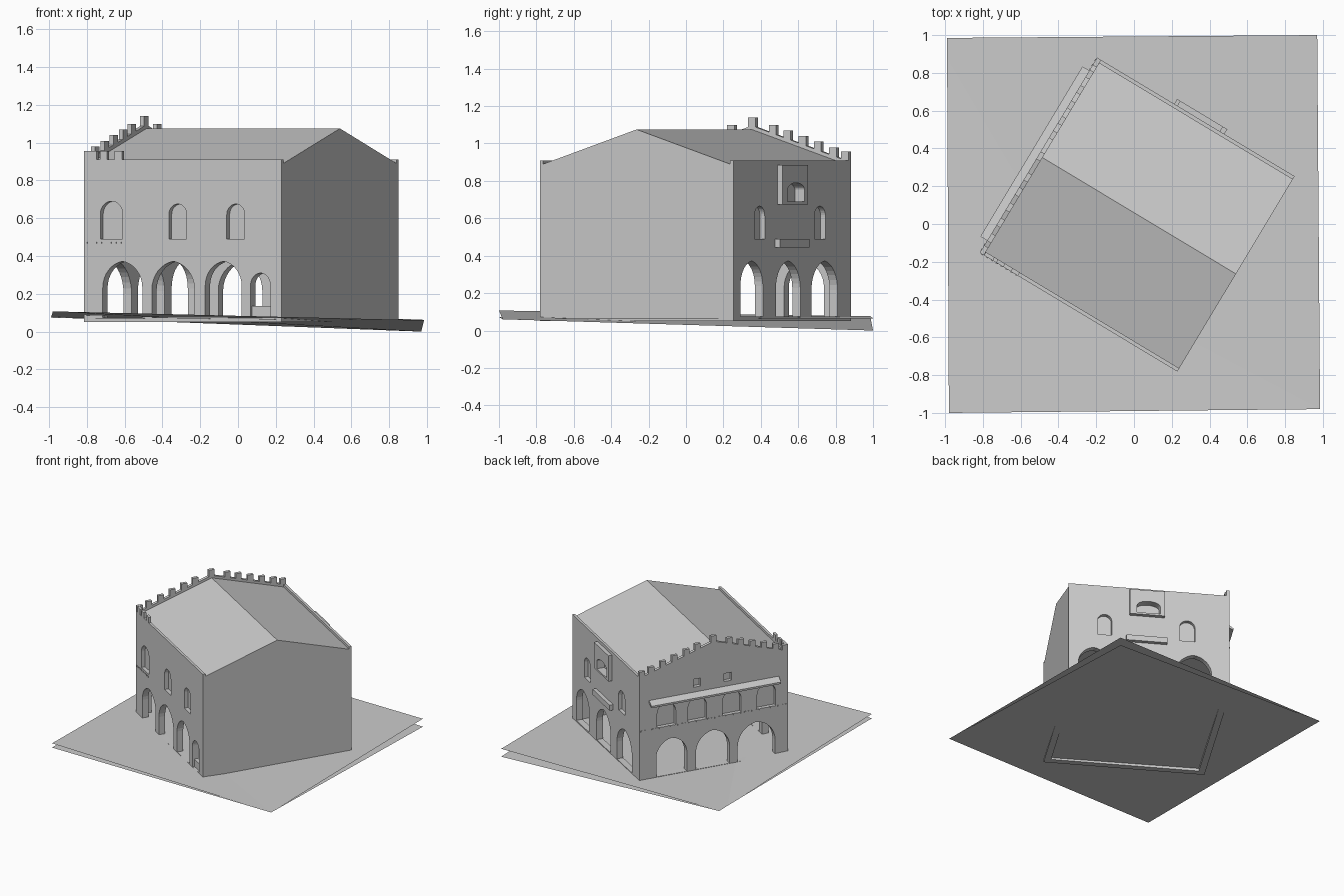
import bpy, bmesh, math
from mathutils import Matrix, Vector

if "Cube" in bpy.data.objects:
    bpy.data.objects.remove(bpy.data.objects["Cube"], do_unlink=True)

stone = bpy.data.materials.new("grey stone")
stone.use_nodes = True
GREY = (0.6, 0.6, 0.6, 1)
stone.diffuse_color = GREY
stone.node_tree.nodes["Principled BSDF"].inputs["Base Color"].default_value = GREY

# Building frame: u runs along the ridge, v across it
U, V = 0.61, 0.603
FLOOR, EAVE, RIDGE = 0.05, 0.89, 1.075
FRAME = Matrix.Translation((0.017, 0.05, 0)) @ Matrix.Rotation(math.radians(-31), 4, 'Z')

# Each wall: start corner, direction along it, direction inward
FRONT = (Vector((-U, -V, 0)), Vector((1, 0, 0)), Vector((0, 1, 0)))
BACK = (Vector((-U, V, 0)), Vector((1, 0, 0)), Vector((0, -1, 0)))
GABLE = (Vector((-U, V, 0)), Vector((0, -1, 0)), Vector((1, 0, 0)))


def prism(bm, points, sweep):
    """Add a solid made by sweeping a polygon along a vector."""
    face = bm.faces.new([bm.verts.new(p) for p in points])
    copy = bmesh.ops.extrude_face_region(bm, geom=[face])["geom"]
    bmesh.ops.translate(bm, vec=sweep, verts=[g for g in copy if isinstance(g, bmesh.types.BMVert)])


def finish(name, bm, matrix=FRAME):
    bmesh.ops.recalc_face_normals(bm, faces=bm.faces)
    mesh = bpy.data.meshes.new(name)
    bm.to_mesh(mesh)
    bm.free()
    mesh.materials.append(stone)
    obj = bpy.data.objects.new(name, mesh)
    bpy.context.scene.collection.objects.link(obj)
    obj.matrix_world = matrix
    return obj


def on_wall(bm, wall, outline, near, far):
    """Sweep an (along, z) outline through a wall from near to far depth."""
    start, along, inward = wall
    pts = [start + along * a + inward * near + Vector((0, 0, z)) for a, z in outline]
    prism(bm, pts, inward * (far - near))


def rect(a, b, low, high):
    return [(a, low), (b, low), (b, high), (a, high)]


def arch(a, b, low, high, rise=1.0, steps=8):
    """Opening with a round, pointed or flattened head."""
    mid, half = (a + b) / 2, (b - a) / 2
    r = rise * half
    side = []
    for i in range(steps + 1):
        if rise >= 1:
            radius = (half * half + r * r) / (2 * half)
            ang = math.asin(min(1, r / radius)) * i / steps
            side.append((half - radius + radius * math.cos(ang), radius * math.sin(ang)))
        else:
            ang = math.pi / 2 * i / steps
            side.append((half * math.cos(ang), r * math.sin(ang)))
    head = [(mid + x, high - r + z) for x, z in side]
    head += [(mid - x, high - r + z) for x, z in side[-2::-1]]
    return [(a, low), (b, low)] + head


def cut(obj, cutter):
    mod = obj.modifiers.new("cut", 'BOOLEAN')
    mod.operation, mod.solver, mod.object = 'DIFFERENCE', 'EXACT', cutter
    bpy.context.view_layer.update()
    bpy.context.view_layer.objects.active = obj
    bpy.ops.object.modifier_apply(modifier=mod.name)


# Main body: gabled block with low parapets along the eaves
lip = V - 0.02
section = [(-V, FLOOR), (V, FLOOR), (V, 0.91), (lip, 0.91), (lip, EAVE),
           (0, RIDGE), (-lip, EAVE), (-lip, 0.91), (-V, 0.91)]
bm = bmesh.new()
prism(bm, [Vector((-U, v, z)) for v, z in section], Vector((2 * U, 0, 0)))
body = finish("building_body", bm)

# Open hall on the ground floor
bm = bmesh.new()
t = 0.05
prism(bm, [Vector((x * (U - t), y * (V - t), 0)) for x, y in ((-1, -1), (1, -1), (1, 1), (-1, 1))],
      Vector((0, 0, 0.46)))
hall = finish("hall_cutter", bm)

# Arcades and blind windows
bm = bmesh.new()
arcades = [(FRONT, [(0.117, 0.362), (0.42, 0.685), (0.75, 0.975)]),
           (BACK, [(0.136, 0.408), (0.524, 0.777), (0.913, 1.146)]),
           (GABLE, [(0.137, 0.386), (0.459, 0.732), (0.797, 1.1)])]
for wall, spans in arcades:
    for a, b in spans:
        on_wall(bm, wall, arch(a, b, 0.075, 0.372, 1.15), -0.02, 0.08)
on_wall(bm, FRONT, arch(1.03, 1.152, 0.075, 0.31, 1.05), -0.02, 0.08)
windows = [(FRONT, 0.102, 0.24, 0.69), (FRONT, 0.525, 0.636, 0.675), (FRONT, 0.883, 0.994, 0.675),
           (BACK, 0.262, 0.379, 0.665), (BACK, 0.893, 1.0, 0.665)]
for wall, a, b, high in windows:
    on_wall(bm, wall, arch(a, b, 0.49, high), -0.02, 0.03)
for mid in (0.22, 0.47, 0.75, 1.03):
    on_wall(bm, GABLE, arch(mid - 0.075, mid + 0.075, 0.475, 0.665), -0.02, 0.03)
for mid in (0.467, 0.716):
    on_wall(bm, GABLE, rect(mid - 0.03, mid + 0.03, 0.75, 0.815), -0.02, 0.03)
openings = finish("opening_cutter", bm)

# Projecting window frame with a low arched niche
bm = bmesh.new()
on_wall(bm, BACK, rect(0.495, 0.76, 0.675, 0.885), -0.03, 0.005)
window_frame = finish("window_frame", bm)
bm = bmesh.new()
on_wall(bm, BACK, arch(0.53, 0.705, 0.69, 0.79, 0.45), -0.06, 0.03)
niche = finish("niche_cutter", bm)

for obj, cutter in ((body, hall), (body, openings), (body, niche), (window_frame, niche)):
    cut(obj, cutter)
for cutter in (hall, openings, niche):
    bpy.data.objects.remove(cutter, do_unlink=True)

# Ledge under the frame
bm = bmesh.new()
on_wall(bm, BACK, rect(0.476, 0.786, 0.445, 0.49), -0.03, 0.005)
finish("back_ledge", bm)

# Low wall in the small front arch
bm = bmesh.new()
on_wall(bm, FRONT, rect(1.025, 1.157, 0.06, 0.135), 0.015, 0.045)
finish("arch_low_wall", bm)

# Gable parapet and battlements
bm = bmesh.new()
slope = (RIDGE - EAVE) / lip


def parapet_z(v):
    return RIDGE + 0.02 - slope * abs(v)


on_wall(bm, GABLE, [(0, 0.85), (2 * V, 0.85), (2 * V, parapet_z(V)),
                    (V, parapet_z(0)), (0, parapet_z(V))], 0, 0.025)
finish("gable_parapet", bm)
bm = bmesh.new()
for mid in [0] + [s * d for s in (-1, 1) for d in (0.13, 0.22, 0.315, 0.41, 0.505, 0.58)]:
    top = parapet_z(mid) + 0.045
    on_wall(bm, GABLE, rect(V + mid - 0.023, V + mid + 0.023, top - 0.07, top), 0, 0.025)
for a, b in ((0.026, 0.08), (0.1, 0.145), (0.19, 0.235)):
    on_wall(bm, FRONT, rect(a, b, 0.9, 0.955), 0, 0.02)
finish("battlements", bm)

# Sloping canopy over the gable gallery
bm = bmesh.new()
prism(bm, [Vector((-U - d, V - 0.08, z)) for d, z in ((0, 0.685), (0.042, 0.665), (0.042, 0.68), (0, 0.71))],
      Vector((0, -1.05, 0)))
finish("gallery_canopy", bm)

# Small dentils at gallery floor level
bm = bmesh.new()
for wall, count in ((GABLE, 40), (FRONT, 8)):
    for i in range(count):
        a = 0.01 + i * 0.03
        on_wall(bm, wall, rect(a, a + 0.012, 0.465, 0.475), -0.004, 0.005)
finish("dentils", bm)

# Two thin ground sheets crossing on a diagonal
CORNERS = ((-0.98, -1.0), (0.985, -0.98), (0.97, 1.0), (-0.99, 0.985))
for name, heights in (("level_ground", (0.072, 0.06, 0.065, 0.077)),
                      ("sloping_ground", (0.107, 0.06, 0.0, 0.075))):
    bm = bmesh.new()
    bm.faces.new([bm.verts.new((x, y, z)) for (x, y), z in zip(CORNERS, heights)])
    finish(name, bm, Matrix())
